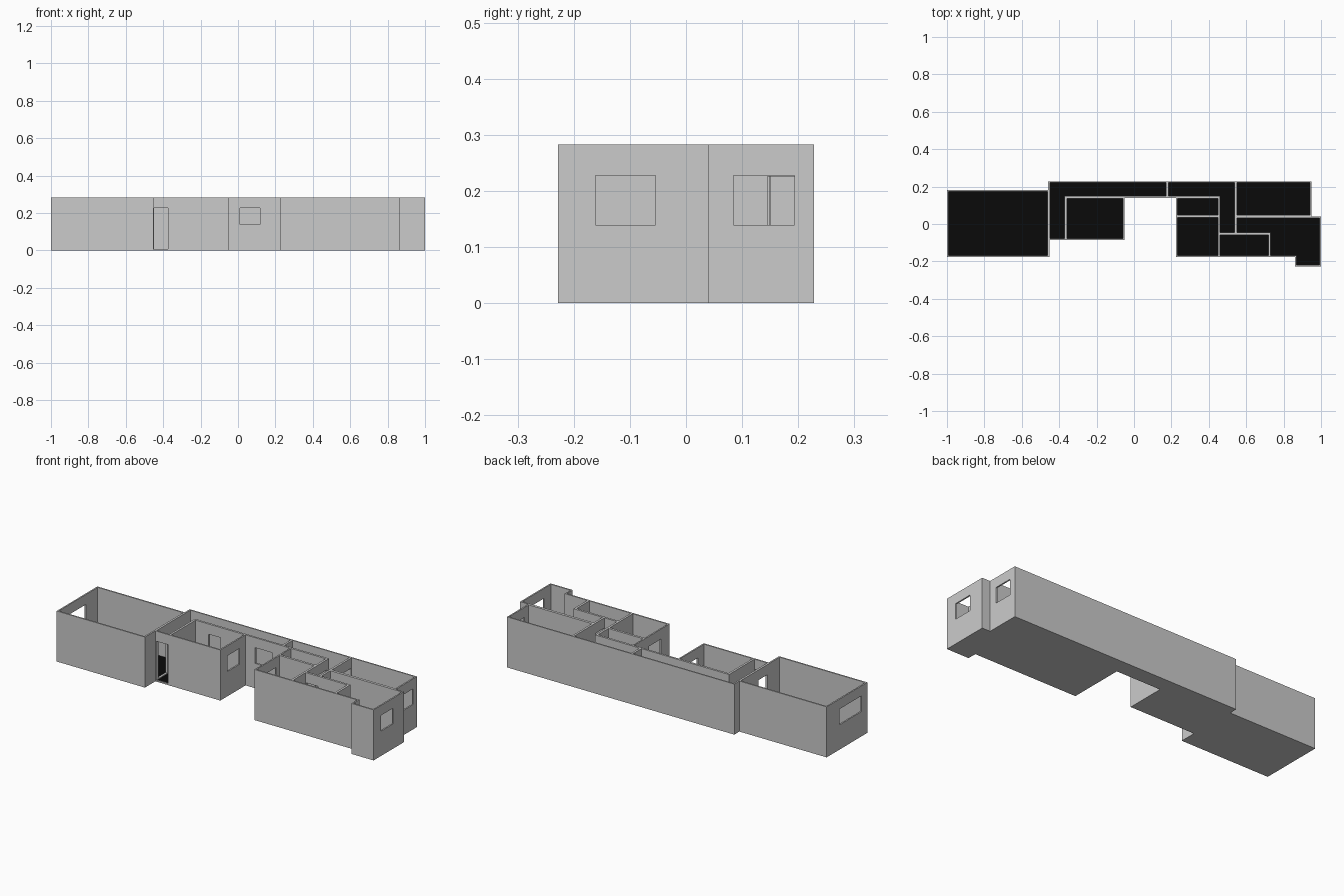
import bpy, bmesh

if "Cube" in bpy.data.objects:
    bpy.data.objects.remove(bpy.data.objects["Cube"])

HEIGHT, FLOOR = 0.283, 0.003
DOOR, WINDOW = (0.008, 0.226), (0.139, 0.227)


def rect(x0, x1, y0, y1):
    return [(x0, y0), (x1, y0), (x1, y1), (x0, y1)]


def extrude(name, prisms):
    """One object made of vertical prisms: (outline, bottom, top)."""
    bm = bmesh.new()
    for outline, z0, z1 in prisms:
        base = bm.faces.new([bm.verts.new((x, y, z0)) for x, y in outline])
        ext = bmesh.ops.extrude_face_region(bm, geom=[base])
        top = [v for v in ext["geom"] if isinstance(v, bmesh.types.BMVert)]
        bmesh.ops.translate(bm, verts=top, vec=(0, 0, z1 - z0))
    bmesh.ops.recalc_face_normals(bm, faces=bm.faces)
    mesh = bpy.data.meshes.new(name)
    bm.to_mesh(mesh)
    bm.free()
    obj = bpy.data.objects.new(name, mesh)
    bpy.context.collection.objects.link(obj)
    return obj


# Footprint of the whole house
outline = [(-1, -0.177), (-0.453, -0.177), (-0.453, -0.085), (-0.05, -0.085),
           (-0.05, 0.138), (0.225, 0.138), (0.225, -0.177), (0.862, -0.177),
           (0.862, -0.228), (1, -0.228), (1, 0.04), (0.95, 0.04),
           (0.95, 0.228), (-0.459, 0.228), (-0.459, 0.183), (-1, 0.183)]

# Room interiors
rooms = [
    rect(-0.992, -0.462, -0.169, 0.175),                       # large west room
    [(-0.45, -0.077), (-0.371, -0.077), (-0.371, 0.149),
     (0.172, 0.149), (0.172, 0.221), (-0.45, 0.221)],          # entry and gallery
    rect(-0.359, -0.058, -0.077, 0.137),                       # middle room
    [(0.184, 0.149), (0.46, 0.149), (0.46, -0.046),
     (0.538, -0.046), (0.538, 0.221), (0.184, 0.221)],         # inner hall
    rect(0.233, 0.448, 0.047, 0.137),                          # small room
    rect(0.233, 0.448, -0.169, 0.034),                         # courtyard room
    rect(0.46, 0.718, -0.169, -0.058),                         # south room
    rect(0.55, 0.942, 0.047, 0.221),                           # north-east room
    [(0.55, -0.046), (0.73, -0.046), (0.73, -0.169), (0.87, -0.169),
     (0.87, -0.22), (0.992, -0.22), (0.992, 0.032), (0.55, 0.032)],  # east room
]


def hole_x(x, y0, y1, kind):
    """Opening in a wall lying across x."""
    return rect(x - 0.015, x + 0.015, y0, y1), *kind


def hole_y(y, x0, x1, kind):
    """Opening in a wall lying across y."""
    return rect(x0, x1, y - 0.015, y + 0.015), *kind


openings = [
    # windows
    hole_x(-0.996, -0.125, 0.07, WINDOW),
    hole_x(-0.054, -0.022, 0.083, WINDOW),
    hole_x(0.229, -0.1, 0.005, WINDOW),
    hole_x(0.946, 0.085, 0.193, WINDOW),
    hole_x(0.996, -0.161, -0.054, WINDOW),
    hole_y(0.143, 0.01, 0.117, WINDOW),
    # doors
    hole_y(-0.081, -0.448, -0.374, DOOR),
    hole_x(-0.456, -0.06, 0.018, DOOR),
    hole_y(0.143, -0.278, -0.203, DOOR),
    hole_x(0.178, 0.151, 0.219, DOOR),
    hole_x(0.544, 0.145, 0.217, DOOR),
    hole_x(0.544, -0.043, 0.028, DOOR),
    hole_x(0.454, 0.055, 0.13, DOOR),
    hole_x(0.454, -0.042, 0.03, DOOR),
    hole_y(-0.052, 0.463, 0.535, DOOR),
]

# Walls: solid footprint with rooms and openings cut out
walls = extrude("walls", [(outline, FLOOR, HEIGHT)])
cutters = [extrude("room_cutter", [(r, -0.1, 0.5) for r in rooms]),
           extrude("opening_cutter", openings)]
for cutter in cutters:
    mod = walls.modifiers.new(cutter.name, "BOOLEAN")
    mod.operation = "DIFFERENCE"
    mod.solver = "EXACT"
    mod.object = cutter
    cutter.hide_render = True

bpy.context.view_layer.update()
deps = bpy.context.evaluated_depsgraph_get()
cut_mesh = bpy.data.meshes.new_from_object(walls.evaluated_get(deps))
walls.modifiers.clear()
walls.data = cut_mesh
for cutter in cutters:
    bpy.data.objects.remove(cutter)

# Floor slab: grey underneath, black on top
floor = extrude("floor", [(outline, 0, FLOOR)])
grey = bpy.data.materials.new("slab_grey")
grey.diffuse_color = (0.8, 0.8, 0.8, 1)
grey.use_nodes = True
grey.node_tree.nodes["Principled BSDF"].inputs["Base Color"].default_value = grey.diffuse_color
black = bpy.data.materials.new("floor_black")
black.diffuse_color = (0.003, 0.003, 0.003, 1)
black.use_nodes = True
black.node_tree.nodes["Principled BSDF"].inputs["Base Color"].default_value = black.diffuse_color
floor.data.materials.append(grey)
floor.data.materials.append(black)
for face in floor.data.polygons:
    face.material_index = 1 if face.normal.z > 0.5 else 0
